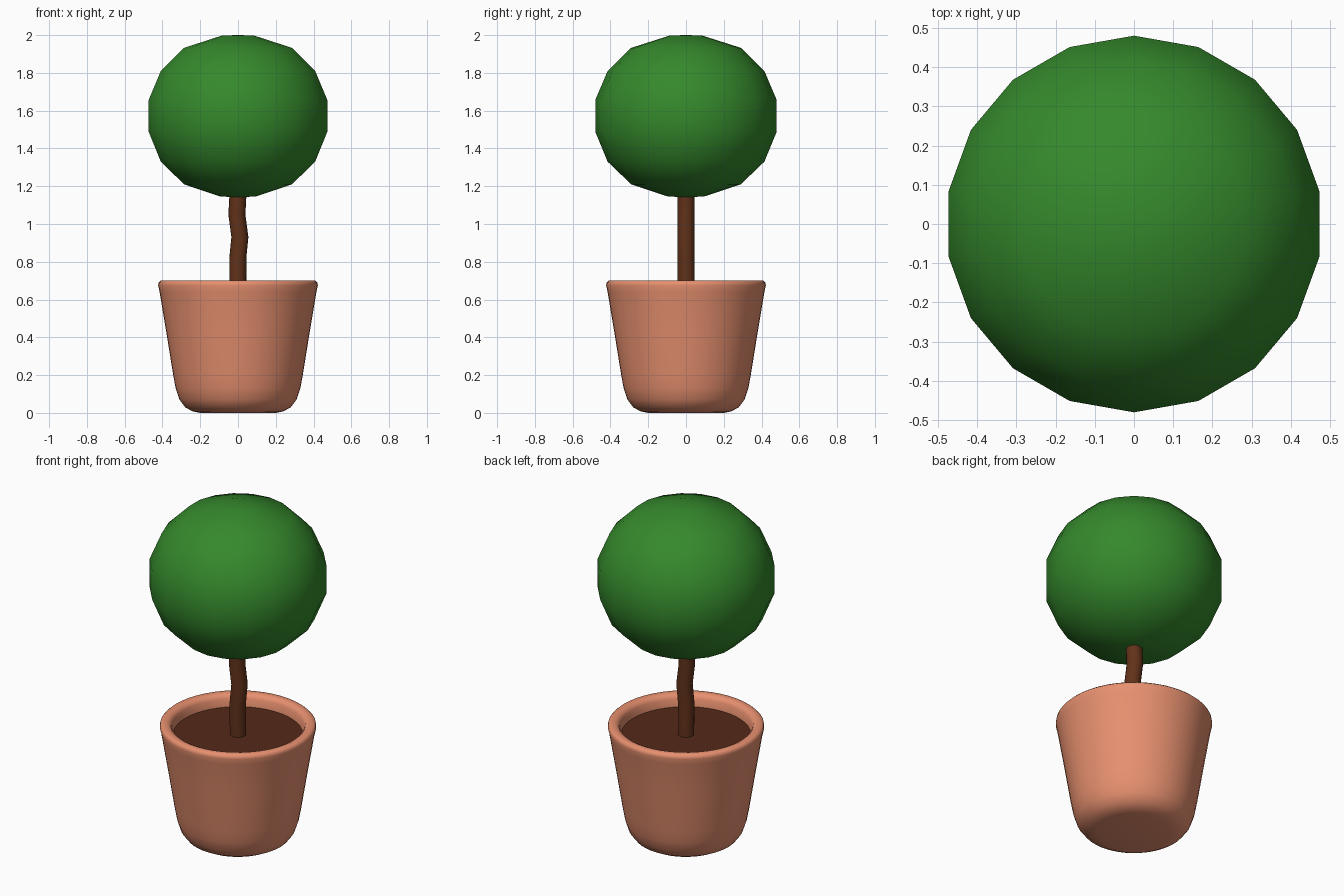
import bpy, bmesh, math

if "Cube" in bpy.data.objects:
    bpy.data.objects.remove(bpy.data.objects["Cube"])


def material(name, rgb):
    m = bpy.data.materials.new(name)
    m.diffuse_color = (*rgb, 1)
    m.use_nodes = True
    m.node_tree.nodes["Principled BSDF"].inputs["Base Color"].default_value = m.diffuse_color
    return m


def loft(name, rings, sides, mat, angle, start=math.pi / 2):
    """Skin circular rings (radius, z, x offset); radius 0 makes a pole."""
    bm = bmesh.new()
    loops = []
    for r, z, x in rings:
        if r == 0:
            loops.append([bm.verts.new((x, 0, z))] * sides)
        else:
            loops.append([bm.verts.new((x + r * math.cos(start + i * math.tau / sides),
                                        r * math.sin(start + i * math.tau / sides), z))
                          for i in range(sides)])
    for a, b in zip(loops, loops[1:]):
        for i in range(sides):
            j = (i + 1) % sides
            bm.faces.new(dict.fromkeys((a[i], a[j], b[j], b[i])))
    bmesh.ops.recalc_face_normals(bm, faces=bm.faces)
    mesh = bpy.data.meshes.new(name)
    bm.to_mesh(mesh)
    bm.free()
    obj = bpy.data.objects.new(name, mesh)
    bpy.context.collection.objects.link(obj)
    mesh.materials.append(mat)
    bpy.ops.object.select_all(action='DESELECT')
    obj.select_set(True)
    bpy.context.view_layer.objects.active = obj
    bpy.ops.object.shade_smooth_by_angle(angle=math.radians(angle))
    return obj


def profile(points):
    return [(r, z, 0) for r, z in points]


terracotta = material("terracotta", (0.80, 0.28, 0.16))
leaf_green = material("leaf_green", (0.035, 0.25, 0.025))
bark = material("bark", (0.12, 0.032, 0.010))
earth = material("earth", (0.09, 0.022, 0.009))

# Pot: rounded base, tapered wall, soft rim, inner wall and floor
loft("pot", profile([
    (0, 0), (0.20, 0), (0.24, 0.008), (0.28, 0.03), (0.31, 0.07), (0.33, 0.13),
    (0.343, 0.20), (0.38, 0.43), (0.415, 0.64), (0.423, 0.675), (0.421, 0.69),
    (0.41, 0.70), (0.385, 0.70), (0.367, 0.692), (0.358, 0.675), (0.352, 0.64),
    (0.33, 0.50), (0.28, 0.15), (0, 0.10)]), 48, terracotta, 50)

# Soil disc just under the rim
loft("soil", profile([(0, 0.63), (0.352, 0.63), (0.345, 0.58), (0, 0.58)]), 48, earth, 30)

# Slightly crooked trunk
loft("trunk", [
    (0, 0.59, 0), (0.045, 0.59, 0), (0.045, 0.82, -0.001), (0.045, 0.93, 0.010),
    (0.045, 1.05, -0.006), (0.045, 1.16, 0), (0.045, 1.22, 0.002), (0, 1.22, 0.002)],
    16, bark, 40)

# Low-poly clipped ball of foliage, smooth shaded
loft("foliage", profile([
    (0, 1.14), (0.10, 1.147), (0.29, 1.21), (0.415, 1.33), (0.48, 1.488),
    (0.48, 1.657), (0.415, 1.81), (0.292, 1.932), (0.085, 1.998), (0, 2.0)]),
    18, leaf_green, 60)
